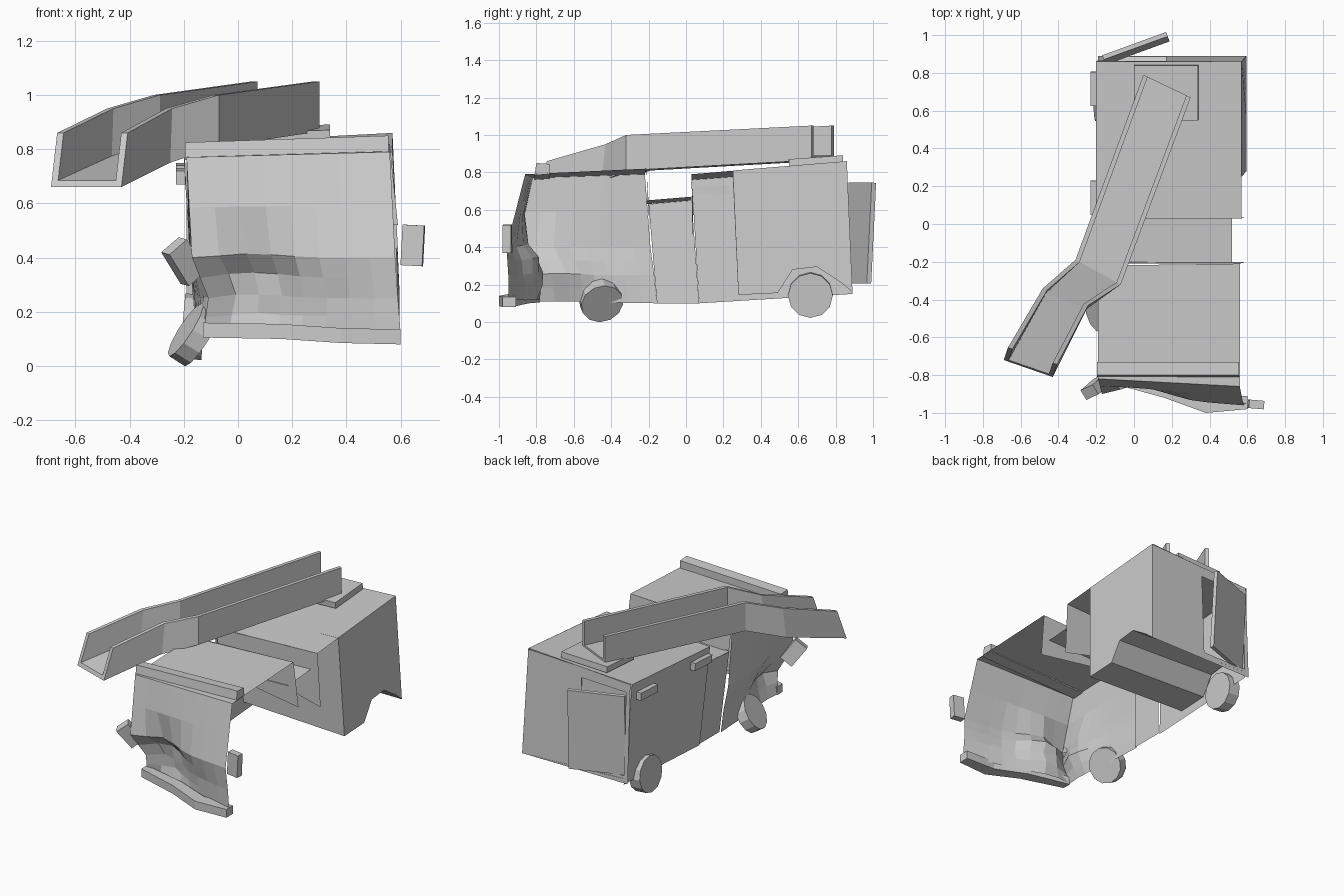
import bpy, math, random
from mathutils import Vector, Euler

if "Cube" in bpy.data.objects:
    bpy.data.objects.remove(bpy.data.objects["Cube"])

random.seed(4)


def mesh(name, verts, faces):
    me = bpy.data.meshes.new(name)
    me.from_pydata([tuple(v) for v in verts], [], faces)
    me.update()
    ob = bpy.data.objects.new(name, me)
    bpy.context.collection.objects.link(ob)
    return ob


def sheet(name, *pts):
    return mesh(name, pts, [list(range(len(pts)))])


def grid(name, rows):
    n = len(rows[0])
    verts = [p for r in rows for p in r]
    faces = [(i * n + j, i * n + j + 1, (i + 1) * n + j + 1, (i + 1) * n + j)
             for i in range(len(rows) - 1) for j in range(n - 1)]
    return mesh(name, verts, faces)


def loft(name, loops):
    n = len(loops[0])
    verts = [p for l in loops for p in l]
    faces = [(i * n + j, i * n + (j + 1) % n, (i + 1) * n + (j + 1) % n, (i + 1) * n + j)
             for i in range(len(loops) - 1) for j in range(n)]
    last = len(verts) - n
    faces += [list(range(n))[::-1], [last + j for j in range(n)]]
    return mesh(name, verts, faces)


def box(name, loc, size, rot=(0, 0, 0)):
    e = Euler([math.radians(a) for a in rot]).to_matrix()
    c = Vector(loc)
    pts = [[c + e @ Vector((sx * size[0] / 2, sy * size[1] / 2, sz * size[2] / 2))
            for sx, sy in ((-1, -1), (1, -1), (1, 1), (-1, 1))] for sz in (-1, 1)]
    return loft(name, pts)


def wheel(name, loc, r, width, lean, steer):
    e = Euler((0, math.radians(lean), math.radians(steer))).to_matrix()
    loops = [[Vector(loc) + e @ Vector((s * width / 2, r * math.cos(a), r * math.sin(a)))
              for a in [math.tau * k / 12 for k in range(12)]] for s in (-1, 1)]
    return loft(name, loops)


# crumpled panel stretched between two edge polylines
def panel(name, edge_a, edge_b, cols, dent, push):
    a, b = [Vector(p) for p in edge_a], [Vector(p) for p in edge_b]

    def refine(e):
        out = []
        for p, q in zip(e, e[1:]):
            out += [p, p.lerp(q, 0.5)]
        return out + [e[-1]]
    a, b = refine(a), refine(b)
    rows = []
    for p, q in zip(a, b):
        row = []
        for j in range(cols + 1):
            t = j / cols
            v = p.lerp(q, t)
            w = math.exp(-((v - Vector(dent)).length / 0.17) ** 2)
            if 0 < t < 1:
                v += Vector(push) * w * random.uniform(0.6, 1.2)
            row.append(v)
        rows.append(row)
    return grid(name, rows)


# cab
front_left = [(-.19, -.82, .77), (-.17, -.90, .40), (-.11, -.82, .25), (-.13, -.78, .11)]
front_right = [(.56, -.86, .79), (.58, -.96, .40), (.59, -.95, .25), (.60, -.95, .12)]
cab_back = [(-.19, -.22, .79), (-.18, -.19, .40), (-.16, -.17, .25), (-.15, -.155, .10)]
panel("cab_front", front_left, front_right, 8, (.03, -.88, .29), (.02, .10, .02))
panel("cab_left_side", front_left, cab_back, 8, (-.15, -.70, .30), (.05, .02, .01))
sheet("cab_roof", (-.19, -.82, .77), (.56, -.86, .79), (.56, -.21, .82), (-.19, -.22, .79))
sheet("cab_rear_bulkhead", (-.19, -.21, .79), (.56, -.21, .82), (.59, -.2, .52), (-.18, -.2, .64))
loft("roof_visor", [[(x, -.81, z), (x, -.73, z + .005), (x, -.73, z + .06), (x, -.80, z + .065)]
                    for x, z in ((-.195, .76), (.555, .785))])

# bent bumper
loft("front_bumper", [[(x, y, z), (x, y + d, z), (x, y + d, z + .055), (x, y, z + .055)]
                      for x, y, z, d in ((-.13, -.84, .105, .06), (.16, -.92, .10, .08),
                                         (.38, -1.0, .085, .09), (.60, -.98, .08, .07))])

# recessed neck between cab and rear body
sheet("neck_roof", (-.18, -.21, .63), (.52, -.21, .65), (.52, .03, .67), (-.18, .03, .65))
sheet("neck_left_side", (-.18, -.20, .63), (-.18, .03, .65), (-.14, .07, .10), (-.14, -.155, .10))
sheet("neck_rear_bulkhead", (-.19, .03, .76), (.57, .03, .79), (.59, .035, .43), (-.17, .04, .62))

# rear body
sheet("rear_roof", (-.20, .03, .76), (.57, .03, .79), (.57, .86, .86), (-.20, .86, .82))
sheet("rear_left_side", (-.20, .03, .76), (-.20, .86, .82), (-.16, .89, .15), (-.15, .07, .10))
under = [(.28, .145), (.49, .155), (.57, .28), (.70, .295), (.83, .21), (.89, .16)]
sheet("rear_right_side", (.57, .25, .81), (.57, .86, .86),
      *[(.595, y, z) for y, z in reversed(under)])
grid("rear_floor", [[(.595, y, z), (-.155, y, z + .03)] for y, z in under])
sheet("rear_front_bulkhead", (-.19, .25, .775), (.57, .25, .81), (.595, .28, .145), (-.155, .28, .175))


# back wall with a door opening
def back(x, z):
    return (x, .89 - (z - .16) * .043, z)


for nm, x0, x1, zb, zt in (("left", -.19, -.16, .16, .82), ("right", .17, .57, .16, .855)):
    out = .025 if nm == "right" else 0
    sheet("back_wall_" + nm, back(x0, zb), back(x1 + out, zb), back(x1, zt),
          back(x0, zt - (.015 if nm == "right" else 0)))
sheet("back_wall_above_door", back(-.16, .76), back(.17, .77), back(.17, .84), back(-.16, .82))
sheet("back_wall_below_door", back(-.16, .16), back(.17, .16), back(.17, .21), back(-.16, .21))
box("back_door", (.01, .93, .475), (.36, .025, .54), (-3, 0, 20))

# small side fittings and mirrors
for i, y in enumerate((.14, .715)):
    box("side_rail_%d" % i, (-.212, y, .70 + i * .02), (.035, .18, .05), (3, 0, 0))
box("right_mirror", (.645, -.955, .445), (.08, .045, .15), (0, 3, -5))
box("left_mirror", (-.20, -.86, .385), (.09, .06, .15), (10, -38, 25))

# wheels
wheel("front_left_wheel", (-.165, -.455, .115), .115, .07, 32, 14)
wheel("rear_left_wheel", (-.165, .665, .145), .12, .08, 5, 0)

# slide on the roof
box("slide_pad", (.17, .695, .855), (.34, .29, .04), (4, -2, 0))
# per station: left xy, right xy, floor height, top height, top setback
stations = [((-.69, -.72), (-.43, -.81), .66, .86, .07), ((-.49, -.36), (-.25, -.45), .75, .95, .02),
            ((-.31, -.19), (-.07, -.32), .81, 1.0, 0), ((.05, .79), (.30, .67), .865, 1.05, 0)]
loops = []
for l, r, z0, z1, back_off in stations:
    l, r = Vector((*l, 0)), Vector((*r, 0))
    w = (r - l).normalized()
    t = w * .025
    s = Vector((-w.y, w.x, 0)) * back_off
    lo, hi, mid = Vector((0, 0, z0)), Vector((0, 0, z1)) + s, Vector((0, 0, z0 + .025)) + s * .12
    loops.append([l + lo, r + lo, r + hi, r - t + hi, r - t + mid, l + t + mid, l + t + hi, l + hi])
loft("slide", loops)
